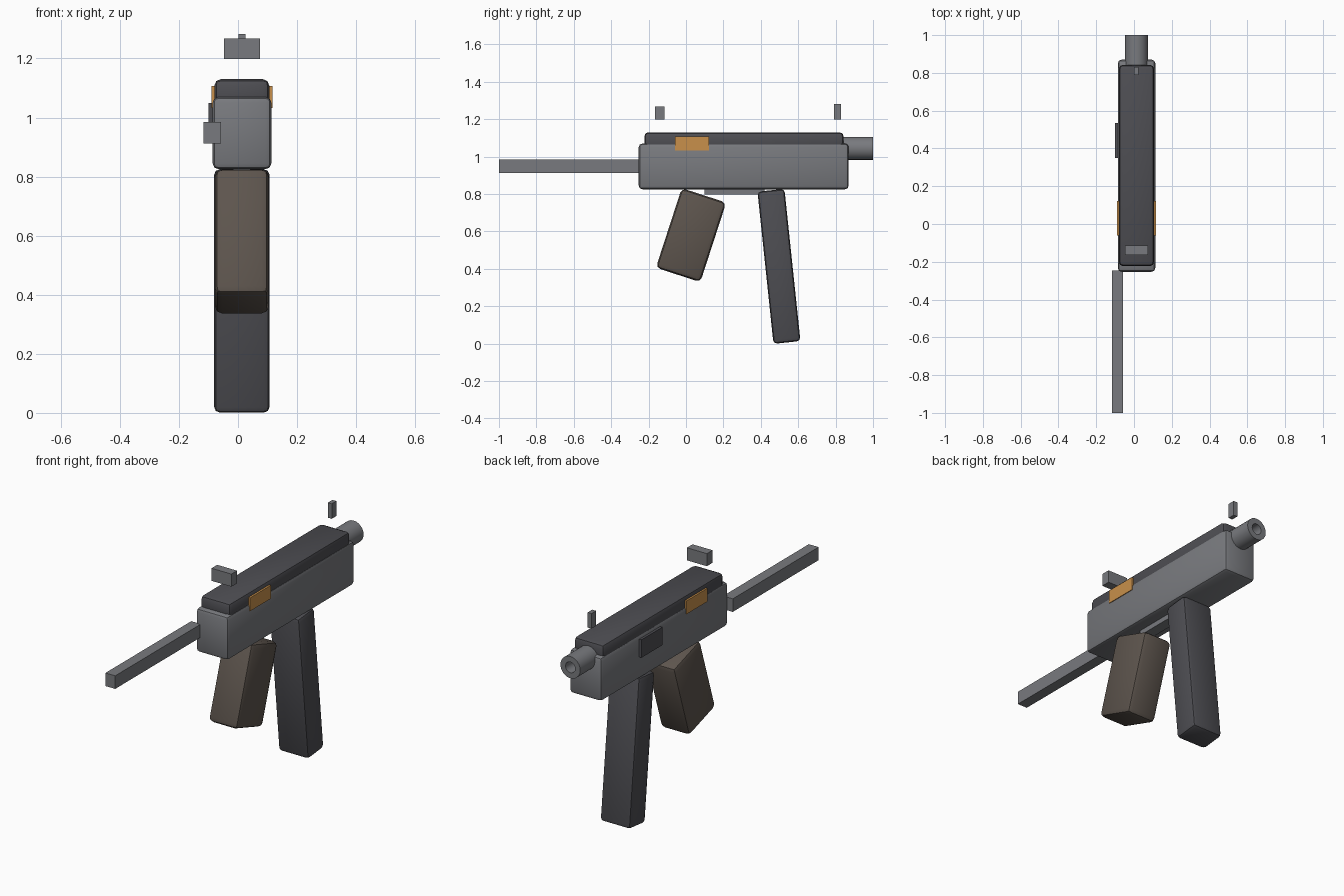
import bpy, math

if "Cube" in bpy.data.objects:
    bpy.data.objects.remove(bpy.data.objects["Cube"])

def material(name, rgb):
    m = bpy.data.materials.new(name)
    m.diffuse_color = (*rgb, 1)
    m.use_nodes = True
    m.node_tree.nodes["Principled BSDF"].inputs["Base Color"].default_value = m.diffuse_color
    return m

STEEL = material("steel", (0.19, 0.195, 0.21))
DARK = material("dark_metal", (0.075, 0.075, 0.085))
BROWN = material("grip_brown", (0.11, 0.09, 0.075))
BRASS = material("brass", (0.58, 0.28, 0.07))
CX = 0.013  # centre plane of the body

def box(name, center, size, mat, bevel=0, tilt=0):
    bpy.ops.mesh.primitive_cube_add(size=1, location=center)
    o = bpy.context.object
    o.name = name
    o.scale = size
    bpy.ops.object.transform_apply(location=False, rotation=False, scale=True)
    o.rotation_euler.x = math.radians(tilt)
    o.data.materials.append(mat)
    if bevel:
        b = o.modifiers.new("Bevel", "BEVEL")
        b.width, b.segments = bevel, 2
        bpy.ops.object.modifier_apply(modifier=b.name)
        bpy.ops.object.shade_smooth_by_angle(angle=math.radians(30))
    return o

def span(name, x, y, z, mat, bevel=0):
    """Box given by its min/max on each axis."""
    return box(name, [sum(a) / 2 for a in (x, y, z)],
               [a[1] - a[0] for a in (x, y, z)], mat, bevel)

# Body
span("receiver", (-0.086, 0.113), (-0.253, 0.87), (0.825, 1.07), STEEL, 0.02)
span("top_cover", (-0.08, 0.106), (-0.223, 0.843), (1.03, 1.13), DARK, 0.022)
span("ejection_port", (-0.09, 0.117), (-0.06, 0.122), (1.033, 1.107), BRASS)
span("side_plate", (-0.1, -0.07), (0.35, 0.535), (0.95, 1.05), DARK)
span("trigger_guard", (CX - 0.03, CX + 0.03), (0.1, 0.42), (0.797, 0.835), STEEL)

# Tilted grip and magazine
box("grip", (CX, 0.027, 0.58), (0.182, 0.25, 0.447), BROWN, 0.025, -18)
box("magazine", (CX, 0.497, 0.413), (0.188, 0.145, 0.818), DARK, 0.02, 6)

# Stock and sights
span("stock", (-0.117, -0.057), (-1.0, -0.245), (0.912, 0.985), STEEL)
span("rear_sight", (-0.048, 0.075), (-0.165, -0.115), (1.198, 1.268), STEEL)
span("front_sight", (0.001, 0.025), (0.79, 0.83), (1.198, 1.282), STEEL)

# Hollow barrel: closed profile spun around the bore axis
profile = [(0.0, 0.9), (0.03, 0.9), (0.03, 1.0), (0.061, 1.0), (0.061, 0.8), (0.0, 0.8)]
N = 24
verts = [(r * math.cos(2 * math.pi * i / N), y, r * math.sin(2 * math.pi * i / N))
         for r, y in profile for i in range(N)]
faces = [(k * N + i, k * N + (i + 1) % N, (k + 1) * N + (i + 1) % N, (k + 1) * N + i)
         for k in range(1, 4) for i in range(N)]
faces += [tuple(N + i for i in range(N)), tuple(4 * N + i for i in reversed(range(N)))]
used = sorted({v for f in faces for v in f})
remap = {v: i for i, v in enumerate(used)}
mesh = bpy.data.meshes.new("barrel")
mesh.from_pydata([verts[v] for v in used], [], [[remap[v] for v in f] for f in faces])
barrel = bpy.data.objects.new("barrel", mesh)
bpy.context.collection.objects.link(barrel)
barrel.location = (CX, 0, 1.044)
mesh.materials.append(STEEL)
bpy.ops.object.select_all(action='DESELECT')
barrel.select_set(True)
bpy.context.view_layer.objects.active = barrel
bpy.ops.object.mode_set(mode='EDIT')
bpy.ops.mesh.select_all(action='SELECT')
bpy.ops.mesh.normals_make_consistent(inside=False)
bpy.ops.object.mode_set(mode='OBJECT')
bpy.ops.object.shade_smooth_by_angle(angle=math.radians(30))
